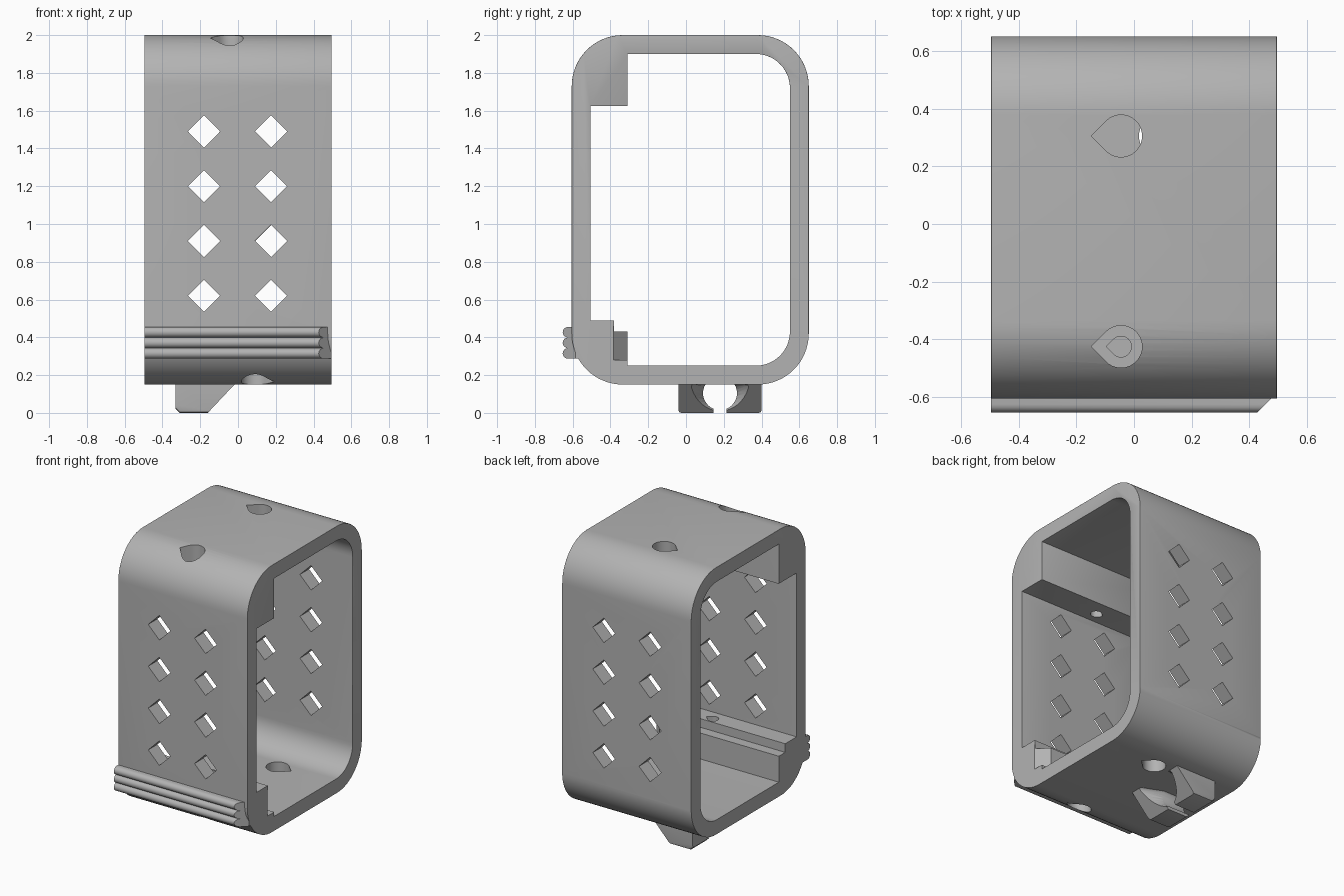
import bpy, bmesh
from math import pi, sin, cos, sqrt, radians

cube = bpy.data.objects.get("Cube")
if cube:
    bpy.data.objects.remove(cube, do_unlink=True)

grey = bpy.data.materials.new("light_grey")
grey.use_nodes = True
grey.diffuse_color = (0.45, 0.45, 0.45, 1)
grey.node_tree.nodes["Principled BSDF"].inputs["Base Color"].default_value = grey.diffuse_color

HALF = 0.495            # half the width of the frame
PLACE = {"x": lambda t, u, v: (t, u, v),
         "y": lambda t, u, v: (u, t, v),
         "z": lambda t, u, v: (u, v, t)}


def arc(cu, cv, r, start, end, n=16):
    """Points on an arc, angles in degrees."""
    angles = [radians(start + (end - start) * i / n) for i in range(n + 1)]
    return [(cu + r * cos(a), cv + r * sin(a)) for a in angles]


def prism(name, points, axis, low, high):
    """Extrude a flat outline along an axis."""
    bm = bmesh.new()
    base = bm.faces.new([bm.verts.new(PLACE[axis](low, u, v)) for u, v in points])
    out = bmesh.ops.extrude_face_region(bm, geom=[base])
    moved = [g for g in out["geom"] if isinstance(g, bmesh.types.BMVert)]
    bmesh.ops.translate(bm, verts=moved, vec=PLACE[axis](high - low, 0, 0))
    bmesh.ops.recalc_face_normals(bm, faces=bm.faces)
    mesh = bpy.data.meshes.new(name)
    bm.to_mesh(mesh)
    bm.free()
    mesh.materials.append(grey)
    obj = bpy.data.objects.new(name, mesh)
    bpy.context.collection.objects.link(obj)
    return obj


def cut(obj, cutter):
    """Subtract a cutter and throw it away."""
    cutter.hide_render = True
    mod = obj.modifiers.new("cut", "BOOLEAN")
    mod.operation, mod.solver, mod.object = "DIFFERENCE", "EXACT", cutter
    graph = bpy.context.evaluated_depsgraph_get()
    mesh = bpy.data.meshes.new_from_object(obj.evaluated_get(graph))
    obj.modifiers.clear()
    obj.data = mesh
    bpy.data.objects.remove(cutter, do_unlink=True)


def round_rims(obj, width, segments, lowest):
    """Bevel the sharp edges lying on the two open ends."""
    bm = bmesh.new()
    bm.from_mesh(obj.data)
    rims = [e for e in bm.edges
            if all(abs(abs(v.co.x) - HALF) < 1e-4 for v in e.verts)
            and e.verts[0].co.x * e.verts[1].co.x > 0
            and (e.verts[0].co.z + e.verts[1].co.z) / 2 > lowest
            and len(e.link_faces) == 2 and e.calc_face_angle() > 1]
    bmesh.ops.bevel(bm, geom=rims, offset=width, segments=segments,
                    profile=0.5, affect="EDGES", clamp_overlap=True)
    bm.to_mesh(obj.data)
    bm.free()


def teardrop(cx, cy, r, side):
    """Round hole with a right-angled point towards side (-1 or 1)."""
    ring = arc(0, 0, r, 45, 315, 28) + [(r * sqrt(2), 0)]
    return [(cx + side * u, cy + v) for u, v in ring]


def smooth(obj):
    bpy.ops.object.select_all(action="DESELECT")
    obj.select_set(True)
    bpy.context.view_layer.objects.active = obj
    bpy.ops.object.shade_smooth_by_angle(angle=radians(32))


# Frame: rounded outer body
R = 0.27
outer = (arc(0.65 - R, 2 - R, R, 0, 90) + arc(-0.605 + R, 2 - R, R, 90, 180)
         + arc(-0.605 + R, 0.15 + R, R, 180, 270) + arc(0.65 - R, 0.15 + R, R, 270, 360))
frame = prism("frame", outer, "x", -HALF, HALF)
round_rims(frame, 0.03, 4, 0.43)

# Opening, leaving the upper block and the stepped lower clasp
r = 0.18
opening = ([(-0.31, 0.25), (-0.31, 0.43), (-0.38, 0.43), (-0.38, 0.49), (-0.505, 0.49),
            (-0.505, 1.625), (-0.31, 1.625), (-0.31, 1.9)]
           + arc(0.55 - r, 1.9 - r, r, 90, 0) + arc(0.55 - r, 0.25 + r, r, 0, -90))
cut(frame, prism("opening_cutter", opening, "x", -1, 1))
round_rims(frame, 0.012, 2, 0.5)

# Slanted end of the clasp rail
cut(frame, prism("rail_end_cutter", [(0.51, -0.4), (0.51, -0.3), (0.41, -0.3)], "z", 0.28, 0.46))

# Diamond holes through front and back walls
d = 0.085
for x in (-0.18, 0.175):
    for row in range(4):
        z = 0.62 + 0.29 * row
        diamond = [(x - d, z), (x, z - d), (x + d, z), (x, z + d)]
        cut(frame, prism("diamond_cutter", diamond, "y", -0.8, 0.8))

# Teardrop holes at top and bottom, narrowing inside the front blocks
for x, side, back, front, through in ((-0.045, -1, (1.8, 2.1), (1.72, 2.1), (1.5, 1.8)),
                                      (0.09, 1, (0.1, 0.35), (0.1, 0.4), (0.3, 0.6))):
    cut(frame, prism("back_hole_cutter", teardrop(x, 0.305, 0.073, side), "z", *back))
    cut(frame, prism("front_hole_cutter", teardrop(x, -0.425, 0.073, side), "z", *front))
    cut(frame, prism("screw_hole_cutter", teardrop(x, -0.425, 0.036, side), "z", *through))
smooth(frame)

# Finger grip: three rounded ridges with one mitred end
pitch = 0.056
grip_outline = [(-0.55, 0.287)]
for i in range(3):
    grip_outline += arc(-0.625, 0.287 + pitch * (i + 0.5), pitch / 2, 270, 90, 8)[i > 0:]
grip_outline.append((-0.55, 0.287 + 3 * pitch))
grip = prism("finger_grip", grip_outline, "x", -HALF, HALF)
cut(grip, prism("grip_end_cutter", [(0.41, -0.67), (0.52, -0.67), (0.52, -0.56)], "z", 0.2, 0.5))
smooth(grip)

# Cable clip under the frame, with a sloped face and keyhole
clip = prism("cable_clip", [(-0.33, 0.17), (-0.33, 0.02), (-0.31, 0), (-0.16, 0), (0, 0.17)],
             "y", -0.04, 0.4)
bm = bmesh.new()
bm.from_mesh(clip.data)
ends = [e for e in bm.edges if abs(e.verts[0].co.y - e.verts[1].co.y) < 1e-4
        and e.verts[0].co.z + e.verts[1].co.z < 0.05]
bmesh.ops.bevel(bm, geom=ends, offset=0.015, segments=2, profile=0.5, affect="EDGES")
bm.to_mesh(clip.data)
bm.free()
keyhole = arc(0.18, 0.105, 0.09, -67, 247, 32) + [(0.145, -0.1), (0.215, -0.1)]
keyhole = [(u, min(v, 0.15)) for u, v in keyhole]
cut(clip, prism("keyhole_cutter", keyhole, "x", -0.6, 0.2))

# Flared mouth of the keyhole on the sloped side
flare = prism("flare_cutter", [(0.18 + u, 0.105 + v) for u, v in arc(0, 0, 0.09, 0, 348.75, 31)],
              "x", -0.16, 0)
for v in flare.data.vertices:
    if v.co.x > -0.1:
        v.co.y = 0.18 + (v.co.y - 0.18) * 1.9
        v.co.z = min(0.15, 0.105 + (v.co.z - 0.105) * 1.9)
cut(clip, flare)
smooth(clip)
